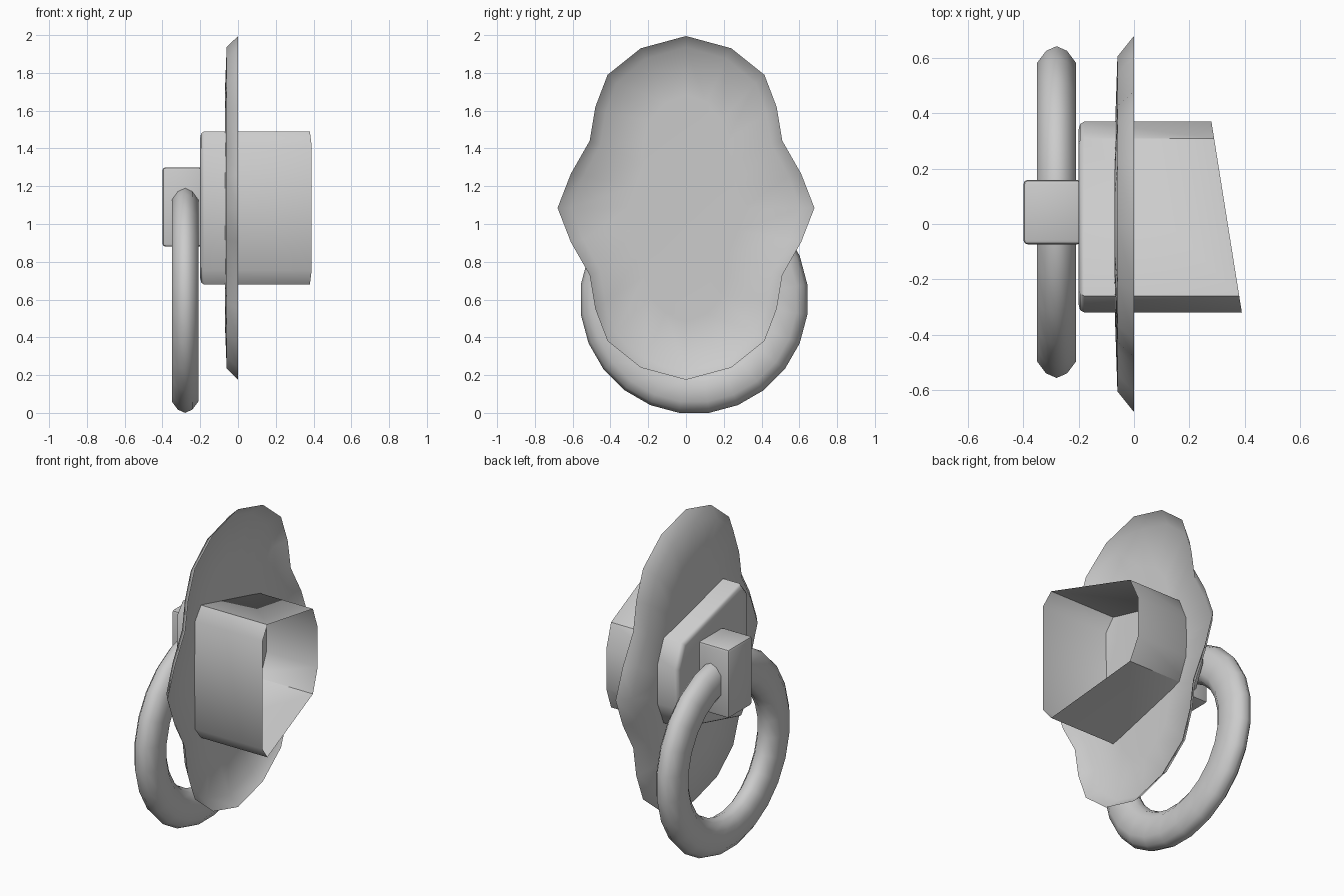
import bpy, bmesh, math

if "Cube" in bpy.data.objects:
    bpy.data.objects.remove(bpy.data.objects["Cube"])


def finish(name, bm, angle=40):
    mesh = bpy.data.meshes.new(name)
    bm.to_mesh(mesh)
    bm.free()
    obj = bpy.data.objects.new(name, mesh)
    bpy.context.collection.objects.link(obj)
    bpy.ops.object.select_all(action='DESELECT')
    obj.select_set(True)
    bpy.context.view_layer.objects.active = obj
    bpy.ops.object.shade_smooth_by_angle(angle=math.radians(angle))
    return obj


def loft(bm, rings, cap_end=False, loop=False):
    """Bridge rings of points; the rings themselves are closed."""
    vs = [[bm.verts.new(p) for p in r] for r in rings]
    pairs = list(zip(vs, vs[1:])) + ([(vs[-1], vs[0])] if loop else [])
    for a, b in pairs:
        for i in range(len(a)):
            j = (i + 1) % len(a)
            bm.faces.new((a[i], a[j], b[j], b[i]))
    if cap_end:
        bm.faces.new(vs[-1])
    bmesh.ops.recalc_face_normals(bm, faces=bm.faces)


CZ = 1.085  # height of the plate centre

# Back plate: shallow open shell with a wavy outline, mirrored from a quarter
quarter = [(0, .91), (.24, .845), (.415, .705), (.48, .535),
           (.51, .355), (.61, .18), (.68, 0)]
half = quarter + [(y, -z) for y, z in quarter[-2::-1]]
outline = half + [(-y, z) for y, z in half[-2:0:-1]]
bm = bmesh.new()
loft(bm, [[(x, y * sy, CZ + z * sz) for y, z in outline]
          for x, sy, sz in ((0, 1, 1), (-.06, .89, .935), (-.07, .45, .66))],
     cap_end=True)
bmesh.ops.recalc_face_normals(bm, faces=bm.faces)
finish("back_plate", bm, 50)

# Housing: chamfered trapezoid tube, slanted open end, bevelled front cap
side = [(-.32, .33), (-.26, .405), (.31, .26), (.37, .12)]
section = side + [(y, -z) for y, z in reversed(side)]


def ring_at(x, s=1):
    return [(x, .025 + (y - .025) * s, CZ + z * s) for y, z in section]


slant = [(.28 + (.37 - y) * .11 / .69, y, CZ + z) for y, z in section]
bm = bmesh.new()
loft(bm, [slant, ring_at(-.18), ring_at(-.195, .975), ring_at(-.2, .92)],
     cap_end=True)
finish("housing", bm, 50)

# Ring holder block
bm = bmesh.new()
bmesh.ops.create_cube(bm, size=1)
for v in bm.verts:
    v.co = (-.295 + v.co.x * .21, .043 + v.co.y * .234, 1.09 + v.co.z * .42)
bmesh.ops.bevel(bm, geom=bm.edges[:], offset=.016, segments=2,
                profile=.5, affect='EDGES')
finish("ring_holder", bm)

# Pull ring: flattened tube swept round 24 steps
tube = [(.115, 0), (.098, .038), (.055, .07), (-.055, .07), (-.098, .038),
        (-.115, 0), (-.098, -.038), (-.055, -.07), (.055, -.07), (.098, -.038)]
rings = []
for k in range(24):
    a = math.radians(15 * k + 7.5)
    rings.append([(-.28 + x, .043 + (.49 + r) * math.cos(a),
                   .6 + (.49 + r) * math.sin(a)) for r, x in tube])
bm = bmesh.new()
loft(bm, rings, loop=True)
finish("pull_ring", bm, 60)
